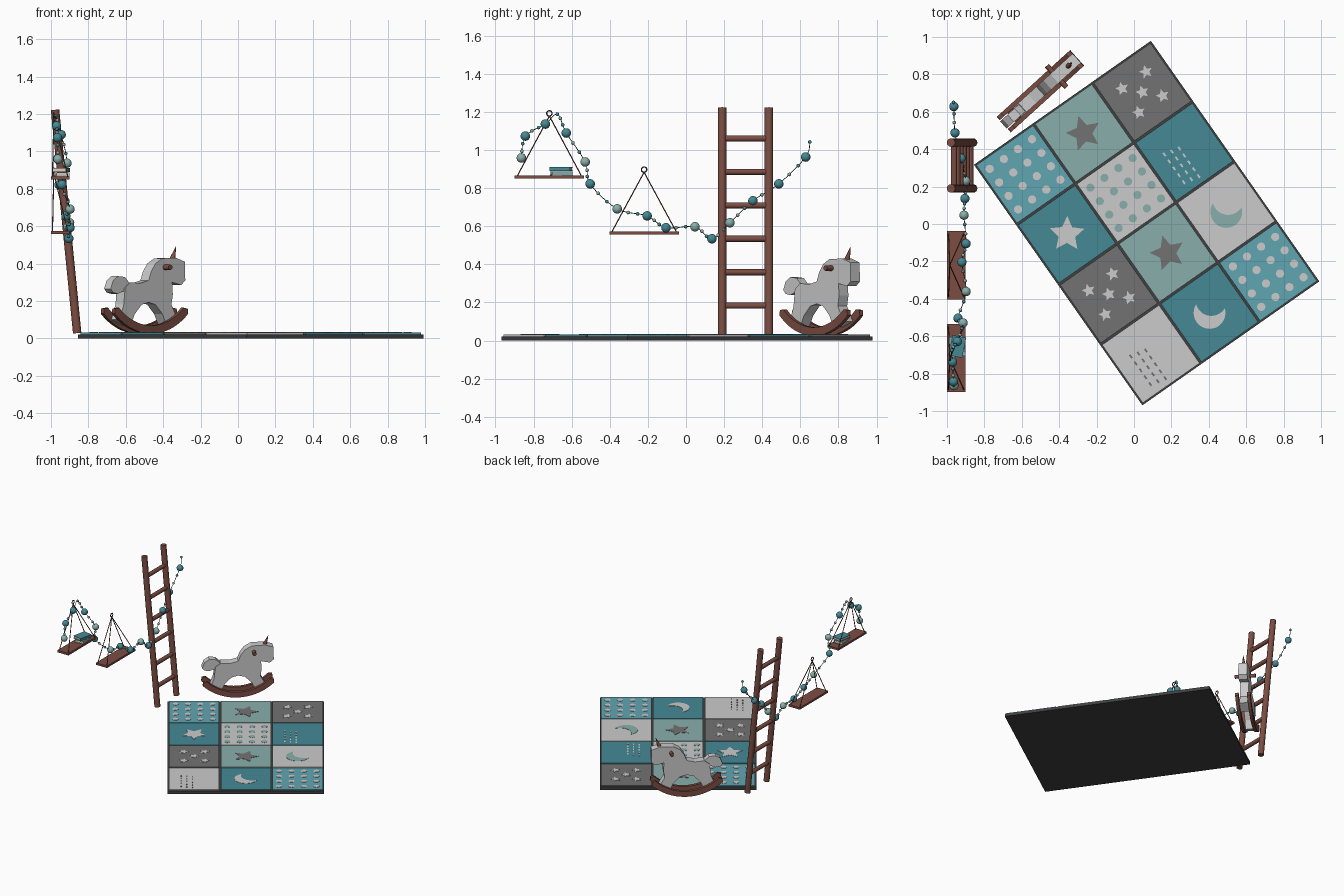
import bpy, bmesh
from math import sin, cos, pi, radians
from mathutils import Vector as V

if "Cube" in bpy.data.objects:
    bpy.data.objects.remove(bpy.data.objects["Cube"])


def mat(name, r, g, b):
    m = bpy.data.materials.new(name)
    m.diffuse_color = (r, g, b, 1)
    m.use_nodes = True
    m.node_tree.nodes["Principled BSDF"].inputs["Base Color"].default_value = m.diffuse_color
    return m


WOOD = mat("wood", .20, .075, .055)
TEAL = mat("teal", .06, .25, .30)
BLUE = mat("blue", .12, .38, .45)
SAGE = mat("sage", .25, .43, .41)
DARK = mat("dark_grey", .17, .17, .17)
EDGE = mat("backing", .05, .05, .05)
CREAM = mat("cream", .75, .62, .52)
LIGHT = None


def finish(ob, name, m):
    ob.name = name
    if m:
        ob.data.materials.append(m)
    return ob


def prism(name, loops, h0, h1, m=None, loc=(0, 0, 0), rot=0, up='Z'):
    """Extrude 2D outlines along local Z, or along local Y for side profiles."""
    bm = bmesh.new()
    for pts in loops:
        rings = [[bm.verts.new((x, y, h) if up == 'Z' else (x, h, y)) for x, y in pts]
                 for h in (h0, h1)]
        n = len(pts)
        bm.faces.new(rings[0])
        bm.faces.new(rings[1])
        for i in range(n):
            j = (i + 1) % n
            bm.faces.new((rings[0][i], rings[0][j], rings[1][j], rings[1][i]))
    bmesh.ops.recalc_face_normals(bm, faces=bm.faces)
    me = bpy.data.meshes.new(name)
    bm.to_mesh(me)
    bm.free()
    ob = bpy.data.objects.new(name, me)
    bpy.context.collection.objects.link(ob)
    ob.location = loc
    ob.rotation_euler.z = rot
    return finish(ob, name, m)


def rod(name, a, b, r, m, r2=None, n=16):
    a, b = V(a), V(b)
    bpy.ops.mesh.primitive_cone_add(vertices=n, radius1=r, radius2=r if r2 is None else r2,
                                    depth=(b - a).length, location=(a + b) / 2)
    ob = bpy.context.object
    ob.rotation_euler = (b - a).to_track_quat('Z', 'Y').to_euler()
    bpy.ops.object.shade_smooth_by_angle()
    return finish(ob, name, m)


def ball(name, p, r, m):
    bpy.ops.mesh.primitive_uv_sphere_add(segments=18, ring_count=12, radius=r, location=p)
    bpy.ops.object.shade_smooth()
    return finish(bpy.context.object, name, m)


def rect(w, h, cx=0, cy=0):
    return [(cx + sx * w / 2, cy + sy * h / 2) for sx, sy in ((-1, -1), (1, -1), (1, 1), (-1, 1))]


def star(r, a=0, cx=0, cy=0):
    return [(cx + q * cos(a + i * pi / 5), cy + q * sin(a + i * pi / 5))
            for i in range(10) for q in [r if i % 2 == 0 else r * .48]]


def dot(r, cx, cy):
    return [(cx + r * cos(i * pi / 8), cy + r * sin(i * pi / 8)) for i in range(16)]


# Tile motifs, in tile-local coordinates
def dots():
    return [dot(.022, (i - 1.5) * .092, (j - 1.5) * .088) for i in range(4) for j in range(4)]


def small_stars():
    return [star(.037, 0, x * .078, y * .078) for x, y in ((0, 0), (1, 1), (1, -1), (-1, 1), (-1, -1))]


def rain():
    return [rect(.010, .022, -.095 + i * .042, .05 - j * .045 - i * .01) for i in range(3) for j in range(5)]


def moon():
    outer = [(.085 * cos(t), .085 * sin(t)) for t in [radians(155 + 230 * i / 24) for i in range(25)]]
    inner = [(.0836 * cos(t), .0686 + .0836 * sin(t)) for t in [radians(-23 - 134 * i / 16) for i in range(1, 16)]]
    a = radians(-43)
    return [[(x * cos(a) - y * sin(a), x * sin(a) + y * cos(a)) for x, y in outer + inner]]


# Play mat: 3 x 4 tiles on a dark backing
ROT, C = radians(35), V((.0675, .005, 0))
prism("mat_backing", [rect(1.155, 1.57)], 0, .022, EDGE, C, ROT)
T_U, T_V = .383, .391
layout = [
    [(BLUE, LIGHT, dots()), (SAGE, DARK, [star(.097)]), (DARK, LIGHT, small_stars())],
    [(TEAL, LIGHT, [star(.097, -pi / 2)]), (LIGHT, SAGE, dots()), (TEAL, LIGHT, rain())],
    [(DARK, LIGHT, small_stars()), (SAGE, DARK, [star(.097)]), (LIGHT, SAGE, moon())],
    [(LIGHT, DARK, rain()), (TEAL, LIGHT, moon()), (BLUE, LIGHT, dots())]]
for r, row in enumerate(layout):
    for c, (base, ink, motif) in enumerate(row):
        u, v = (c - 1) * T_U, (1.5 - r) * T_V
        p = C + V((u * cos(ROT) - v * sin(ROT), u * sin(ROT) + v * cos(ROT), 0))
        prism(f"mat_tile_{r}_{c}", [rect(T_U - .012, T_V - .012)], .015, .031, base, p, ROT)
        prism(f"mat_motif_{r}_{c}", motif, .03, .033, ink, p, ROT)

# Leaning ladder
def lean(z):
    return -.86 - .118 * (z - .03) / 1.19


for y in (.19, .435):
    rod("ladder_rail", (lean(.028), y, .028), (lean(1.222), y, 1.222), .0225, WOOD)
for i in range(6):
    z = .183 + i * .1755
    rod("ladder_rung", (lean(z), .19, z), (lean(z), .435, z), .016, WOOD)

# Two hanging swing shelves
for yc, zb, zr in ((-.717, .857, 1.192), (-.22, .565, .897)):
    prism("swing_board", [rect(.10, .365)], -.008, .008, WOOD, (-.95, yc, zb))
    bpy.ops.mesh.primitive_torus_add(major_radius=.014, minor_radius=.0035, major_segments=20,
                                     minor_segments=8, location=(-.985, yc, zr), rotation=(0, pi / 2, 0))
    bpy.ops.object.shade_smooth()
    finish(bpy.context.object, "swing_ring", EDGE)
    for x in (-.992, -.908):
        for s in (-1, 1):
            rod("swing_cord", (-.985, yc, zr - .014), (x, yc + s * .172, zb), .003, WOOD, n=8)

# Books on the upper shelf
for i, (m, a) in enumerate(((SAGE, .15), (TEAL, -.2))):
    z = .866 + i * .023
    for dz in (0, .018):
        prism("book_cover", [rect(.075, .11)], z + dz, z + dz + .004, m, (-.945, -.655, 0), a)
    prism("book_spine", [rect(.004, .11, .0355)], z, z + .022, m, (-.945, -.655, 0), a)
    prism("book_pages", [rect(.068, .104)], z + .004, z + .018, CREAM, (-.945, -.655, 0), a)

# Bead garland
S, T = SAGE, TEAL
beads = [(-.963, -.864, .958, S), (-.965, -.843, 1.073, T), (-.97, -.738, 1.136, T),
         (-.975, -.675, 1.188, None), (-.945, -.628, 1.089, T), (-.914, -.529, .937, S),
         (-.941, -.503, .822, T), (-.898, -.361, .691, S), (-.92, -.204, .654, T),
         (-.898, -.105, .592, T), (-.909, .047, .597, S), (-.904, .136, .534, T),
         (-.90, .23, .618, S), (-.925, .351, .733, T), (-.957, .487, .822, T),
         (-.963, .628, .963, T), (-.965, .65, 1.042, None)]
P = [V(b[:3]) for b in beads]


def spline(i, t):
    a, b, c, d = (P[min(max(k, 0), len(P) - 1)] for k in range(i - 1, i + 3))
    return .5 * (2 * b + (c - a) * t + (2 * a - 5 * b + 4 * c - d) * t * t + (3 * b - a - 3 * c + d) * t ** 3)


for i, b in enumerate(beads):
    ball("garland_bead", P[i], .025 if b[3] else .0095, b[3] or TEAL)
    if i < len(P) - 1 and (P[i + 1] - P[i]).length > .085:
        for t, m in ((.36, SAGE), (.66, TEAL)):
            ball("garland_small_bead", spline(i, t), .0095, m)
path = [spline(i, k / 6) for i in range(len(P) - 1) for k in range(6)] + [P[-1]]
cu = bpy.data.curves.new("garland_string", 'CURVE')
cu.dimensions, cu.bevel_depth, cu.bevel_resolution = '3D', .002, 1
sp = cu.splines.new('POLY')
sp.points.add(len(path) - 1)
for pt, p in zip(sp.points, path):
    pt.co = (*p, 1)
string = bpy.data.objects.new("garland_string", cu)
bpy.context.collection.objects.link(string)
finish(string, "garland_string", EDGE)

# Rocking horned horse
HL, HR = V((-.5, .71, 0)), radians(42.3)


def hp(s, n, z):
    return HL + V((s * cos(HR) - n * sin(HR), s * sin(HR) + n * cos(HR), z))


body = [(-.21, .10), (-.18, .18), (-.17, .27), (-.13, .30), (-.06, .295), (.0, .31), (.02, .36), (.05, .40),
        (.10, .428), (.20, .43), (.262, .41), (.265, .31), (.235, .285), (.17, .30), (.175, .235),
        (.165, .18), (.21, .10), (.13, .07), (.10, .13), (.05, .18), (0, .193), (-.05, .18),
        (-.10, .13), (-.13, .07)]
prism("horse_body", [body], -.033, .033, None, HL, HR, 'Y')
tail = [(-.13, .295), (-.165, .328), (-.215, .333), (-.25, .31), (-.268, .265), (-.25, .245),
        (-.215, .238), (-.185, .25), (-.15, .25)]
prism("horse_tail", [tail], -.026, .026, None, HL, HR, 'Y')
arc = [radians(-134 + 88 * i / 20) for i in range(21)]
rocker = [(r * cos(t), .407 + r * sin(t)) for r, ts in ((.382, arc), (.338, arc[::-1])) for t in ts]
# rounded rocker tips
for idx, a in ((21, -46), (0, -134)):
    e = radians(a)
    s = 1 if a > -90 else -1
    rocker.insert(idx, (.36 * cos(e) - s * .016 * sin(e), .407 + .36 * sin(e) + s * .016 * cos(e)))
for n in (-.044, .044):
    prism("rocker", [rocker], n - .012, n + .012, WOOD, HL, HR, 'Y')
rod("horse_handle", hp(.117, -.078, .38), hp(.117, .078, .38), .014, WOOD)
rod("horse_horn", hp(.20, 0, .42), hp(.228, 0, .492), .016, WOOD, .001)
